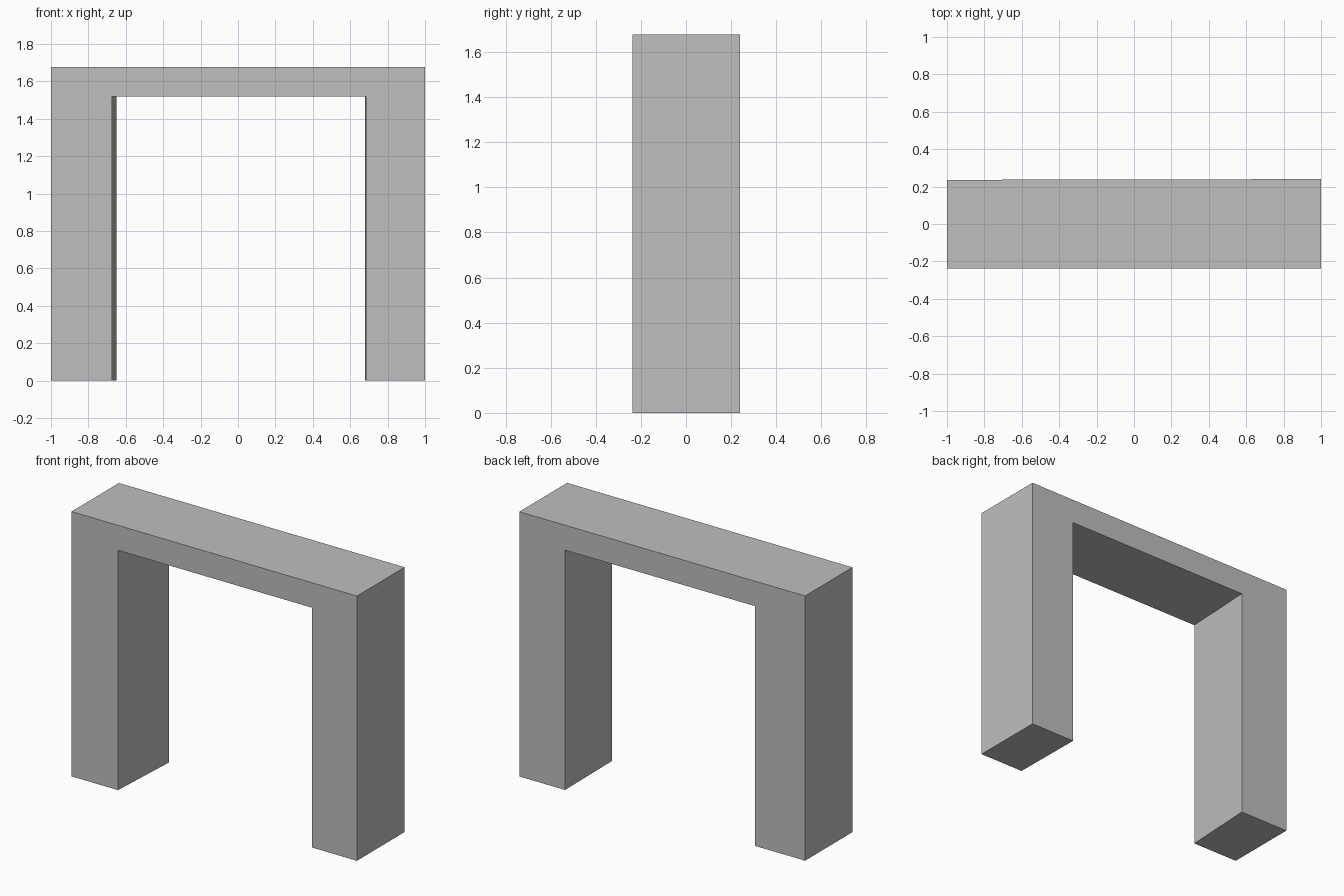
import bpy
import bmesh

if "Cube" in bpy.data.objects:
    bpy.data.objects.remove(bpy.data.objects["Cube"], do_unlink=True)

# Plain grey material
GREY = (0.52, 0.52, 0.52, 1.0)
grey = bpy.data.materials.new("plain grey")
grey.use_nodes = True
grey.diffuse_color = GREY
grey.node_tree.nodes["Principled BSDF"].inputs["Base Color"].default_value = GREY

HEIGHT, UNDERSIDE = 1.677, 1.519


def arch_outline(right_inner, left_inner):
    """Portal outline, starting at the outer foot of the right leg."""
    return [(-1, 0), (right_inner, 0), (right_inner, UNDERSIDE),
            (left_inner, UNDERSIDE), (left_inner, 0), (1, 0),
            (1, HEIGHT), (-1, HEIGHT)]


# Loft the front outline to the back one, whose opening is slightly narrower
bm = bmesh.new()
front = [bm.verts.new((x, -0.238, z)) for x, z in arch_outline(-0.674, 0.685)]
back = [bm.verts.new((x, 0.238 + 0.002 * x, z)) for x, z in arch_outline(-0.65, 0.68)]
bm.faces.new(front)
bm.faces.new(reversed(back))
count = len(front)
for i in range(count):
    j = (i + 1) % count
    bm.faces.new((front[j], front[i], back[i], back[j]))
bmesh.ops.recalc_face_normals(bm, faces=bm.faces)

mesh = bpy.data.meshes.new("portal_arch")
bm.to_mesh(mesh)
bm.free()
mesh.materials.append(grey)
arch = bpy.data.objects.new("portal_arch", mesh)
bpy.context.collection.objects.link(arch)
